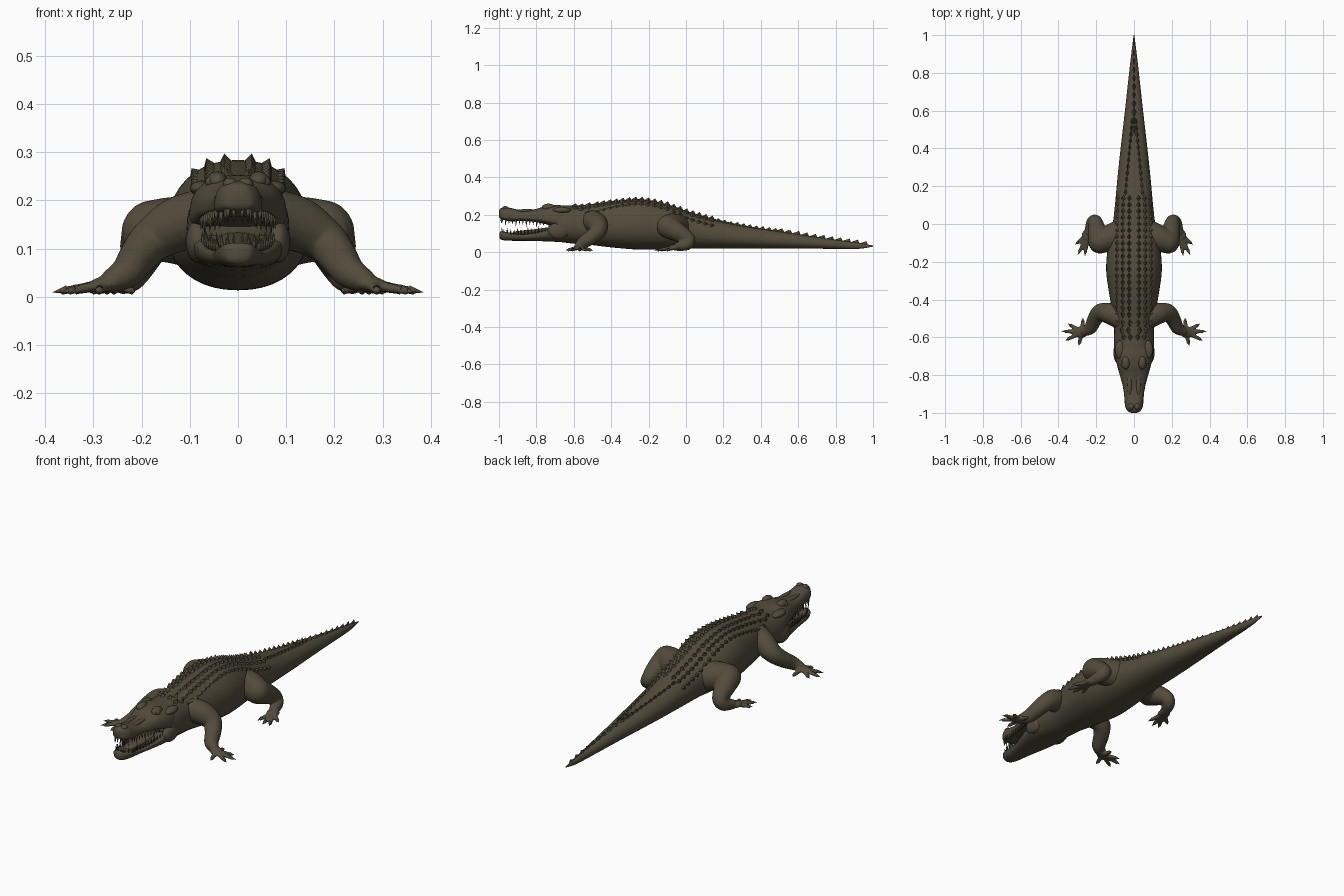
import bpy, bmesh, math
from mathutils import Vector, Matrix

if "Cube" in bpy.data.objects:
    bpy.data.objects.remove(bpy.data.objects["Cube"])

hide = bpy.data.materials.new("dark olive hide")
hide.diffuse_color = (0.088, 0.072, 0.045, 1)
hide.use_nodes = True
hide.node_tree.nodes["Principled BSDF"].inputs["Base Color"].default_value = hide.diffuse_color


def finish(name, bm, smooth=True):
    bmesh.ops.recalc_face_normals(bm, faces=bm.faces)
    me = bpy.data.meshes.new(name)
    for f in bm.faces:
        f.smooth = smooth
    bm.to_mesh(me)
    bm.free()
    me.materials.append(hide)
    ob = bpy.data.objects.new(name, me)
    bpy.context.collection.objects.link(ob)
    return ob


def spline(rows, steps):
    """Catmull-Rom through tuples of any length."""
    out = []
    for i in range(len(rows) - 1):
        p = [Vector(rows[min(max(i + k, 0), len(rows) - 1)]) for k in (-1, 0, 1, 2)]
        for j in range(steps):
            t = j / steps
            out.append(0.5 * (2 * p[1] + (p[2] - p[0]) * t
                              + (2 * p[0] - 5 * p[1] + 4 * p[2] - p[3]) * t * t
                              + (3 * p[1] - p[0] - 3 * p[2] + p[3]) * t ** 3))
    return out + [Vector(rows[-1])]


def section(row, a, mid, e):
    """Point on a cross-section; row is y, half width, bottom, top."""
    y, w, zb, zt = row
    c, s = math.cos(a), math.sin(a)
    zm = zb + (zt - zb) * mid
    x = w * math.copysign(abs(c) ** e, c)
    v = math.copysign(abs(s) ** e, s)
    return Vector((x, y, zm + v * ((zt - zm) if s > 0 else (zm - zb))))


def loft(name, rows, mid, e, n=36, steps=5):
    bm = bmesh.new()
    rings = [[bm.verts.new(section(r, 2 * math.pi * k / n, mid, e)) for k in range(n)]
             for r in spline(rows, steps)]
    for a, b in zip(rings, rings[1:]):
        for k in range(n):
            bm.faces.new((a[k], a[(k + 1) % n], b[(k + 1) % n], b[k]))
    bm.faces.new(rings[0])
    bm.faces.new(rings[-1])
    return finish(name, bm)


def blob(bm, p, r):
    m = Matrix.Translation(p) @ Matrix.Diagonal((*r, 1))
    bmesh.ops.create_uvsphere(bm, u_segments=16, v_segments=10, radius=1, matrix=m)


def spike(bm, base, tip, r, seg=6):
    base, tip = Vector(base), Vector(tip)
    d = tip - base
    m = Matrix.Translation((base + tip) / 2) @ d.to_track_quat('Z', 'Y').to_matrix().to_4x4()
    bmesh.ops.create_cone(bm, cap_ends=True, segments=seg, radius1=r, radius2=0.0004,
                          depth=d.length, matrix=m)


def mirror(ob):
    ob.modifiers.new("mirror", 'MIRROR').use_mirror_merge = False


# Trunk, neck and tail
BODY = [(-.735, .045, .11, .2), (-.70, .094, .062, .248), (-.65, .106, .052, .25),
        (-.57, .105, .043, .25), (-.5, .108, .038, .258), (-.4, .126, .026, .272),
        (-.25, .147, .014, .284), (-.12, .138, .016, .262), (0, .113, .02, .222),
        (.1, .101, .02, .192), (.25, .087, .02, .156), (.4, .071, .02, .128),
        (.6, .048, .02, .096), (.8, .026, .018, .066), (.92, .012, .018, .05),
        (1.0, .002, .03, .036)]
MID, E = 0.46, 0.92
loft("body_and_tail", BODY, MID, E, n=40)
curve = spline(BODY, 12)


def surface(y, x):
    """Upper body point nearest to the given x, with its outward direction."""
    row = min(curve, key=lambda r: abs(r[0] - y)).copy()
    row[0] = y
    a = math.acos(min(1, abs(x) / max(row[1], .002)) ** (1 / E))
    p = section(row, a, MID, E)
    n = Vector((math.cos(a) / row[1], 0, math.sin(a) / ((row[3] - row[2]) * .54))).normalized()
    return p, n


# Jaws
loft("upper_jaw", [(-1, .014, .19, .222), (-.992, .032, .18, .234), (-.965, .047, .17, .241),
                   (-.93, .05, .165, .235), (-.87, .057, .168, .223), (-.8, .075, .16, .232),
                   (-.75, .089, .15, .247), (-.68, .101, .13, .252), (-.6, .08, .12, .235)],
     .28, .8)
loft("lower_jaw", [(-.998, .012, .078, .102), (-.988, .032, .067, .112), (-.95, .045, .062, .106),
                   (-.87, .055, .061, .097), (-.8, .074, .06, .108), (-.75, .087, .058, .122),
                   (-.68, .099, .055, .142), (-.6, .085, .05, .14)], .7, .8)
loft("tongue", [(-.93, .01, .09, .1), (-.91, .025, .09, .112), (-.8, .04, .09, .124),
                (-.69, .05, .09, .14)], .5, .9, n=16)

# Eye sockets, eyes, nostril mounds and cheeks
bm = bmesh.new()
blob(bm, (.043, -.735, .24), (.021, .036, .02))
blob(bm, (.055, -.745, .238), (.013, .016, .013))
blob(bm, (.016, -.967, .234), (.016, .018, .013))
blob(bm, (.075, -.665, .225), (.025, .05, .016))
blob(bm, (.083, -.68, .115), (.026, .06, .045))
blob(bm, (.024, -.85, .222), (.012, .06, .009))
mirror(finish("eyes_and_head_bumps", bm))

# Teeth along both jaws, alternating in length
bm = bmesh.new()
for i in range(13):
    y = -.982 + i * .0185
    x = .028 + .02 * min(1, i / 2) + max(0, i - 4) * .0037
    L = .034 if i % 3 == 1 else .022
    zu = .176 - .0011 * i
    zl = .104 + .0018 * max(0, i - 6)
    spike(bm, (x - .004, y, zu + .008), (x, y - .002, zu - L), .0065)
    spike(bm, (x - .006, y + .009, zl - .008), (x - .003, y + .007, zl + L * .85), .006)
for x in (.009, .021):
    spike(bm, (x, -.986, .188), (x, -.989, .152), .006)
    spike(bm, (x, -.982, .1), (x, -.985, .133), .006)
mirror(finish("teeth", bm))


# Keeled scutes
def scute(bm, y, x, ln, wd, h):
    p, n = surface(y, x)
    t = Vector((n.z, 0, -n.x))
    p = p - n * .004
    b = [bm.verts.new(p + v) for v in (Vector((0, -ln, 0)), t * wd, Vector((0, ln, 0)), -t * wd)]
    top = bm.verts.new(p + n * (h + .004) + Vector((0, ln * .45, 0)))
    for k in range(4):
        bm.faces.new((b[k], b[(k + 1) % 4], top))


bm = bmesh.new()
for i in range(19):
    y = -.48 + i * .034
    for x in (.026, .06, .09):
        scute(bm, y, x * (1 - max(0, y) * .5), .021, .014, .015 if x < .08 else .011)
for y, xs in ((-.6, (.02, .055)), (-.565, (.03, .065)), (-.525, (.022, .06, .085))):
    for x in xs:
        scute(bm, y, x, .024, .016, .014)
for i in range(12):
    y = .165 + i * .034
    scute(bm, y, .045 - .0032 * i, .022, .01, .014)
mirror(finish("back_scutes", bm, False))

# Single crest on the rear half of the tail
bm = bmesh.new()
for i in range(11):
    y = .5 + i * .045
    row = min(curve, key=lambda r: abs(r[0] - y))
    z, w = row[3], max(.004, row[1] * .35)
    b = [bm.verts.new(v) for v in ((0, y - .035, z - .002), (w, y, z - .008),
                                   (0, y + .026, z - .012), (-w, y, z - .008))]
    top = bm.verts.new((0, y + .014, z + .015))
    for k in range(4):
        bm.faces.new((b[k], b[(k + 1) % 4], top))
finish("tail_crest", bm, False)


# Legs: swept rounded limbs fused into one skin, then mirrored
def leg(name, chains, palm, toes, r_toe):
    bm = bmesh.new()
    for ch in chains:
        for x, y, z, r in spline(ch, 6):
            blob(bm, (x, y, z), (r, r, r))
    p0 = Vector(palm)
    blob(bm, p0, (.032, .032, .016))
    claws = bmesh.new()
    for tx, ty in toes:
        tip = Vector((tx, ty, .009))
        for k in range(11):
            u = k / 10 * .8
            r = r_toe * (1.15 - .5 * u)
            q = p0.lerp(tip, u)
            blob(bm, (q.x, q.y, max(q.z, r * .85 + .003)), (r, r, r * .85))
        spike(claws, p0.lerp(tip, .72) + Vector((0, 0, .002)), tip, .0085, 8)
    ob = finish(name, bm)
    rm = ob.modifiers.new("fuse", 'REMESH')
    rm.mode = 'VOXEL'
    rm.voxel_size = .005
    rm.use_smooth_shade = True
    sm = ob.modifiers.new("soften", 'SMOOTH')
    sm.iterations = 4
    mirror(ob)
    mirror(finish(name + "_claws", claws))


leg("front_legs",
    [[(.07, -.50, .165, .06), (.125, -.475, .15, .057), (.178, -.468, .118, .046),
      (.208, -.505, .082, .04), (.23, -.55, .052, .034), (.262, -.57, .034, .024)]],
    (.275, -.571, .026),
    [(.27, -.497), (.35, -.528), (.385, -.568), (.366, -.618), (.292, -.643)], .013)
leg("hind_legs",
    [[(.07, -.05, .13, .075), (.13, -.075, .138, .07), (.178, -.095, .138, .062)],
     [(.18, -.095, .135, .062), (.195, -.04, .105, .05), (.205, .012, .07, .037),
      (.222, .005, .043, .032), (.238, -.04, .03, .025)]],
    (.246, -.06, .026),
    [(.312, -.108), (.298, -.165), (.26, -.17), (.215, -.145)], .013)
